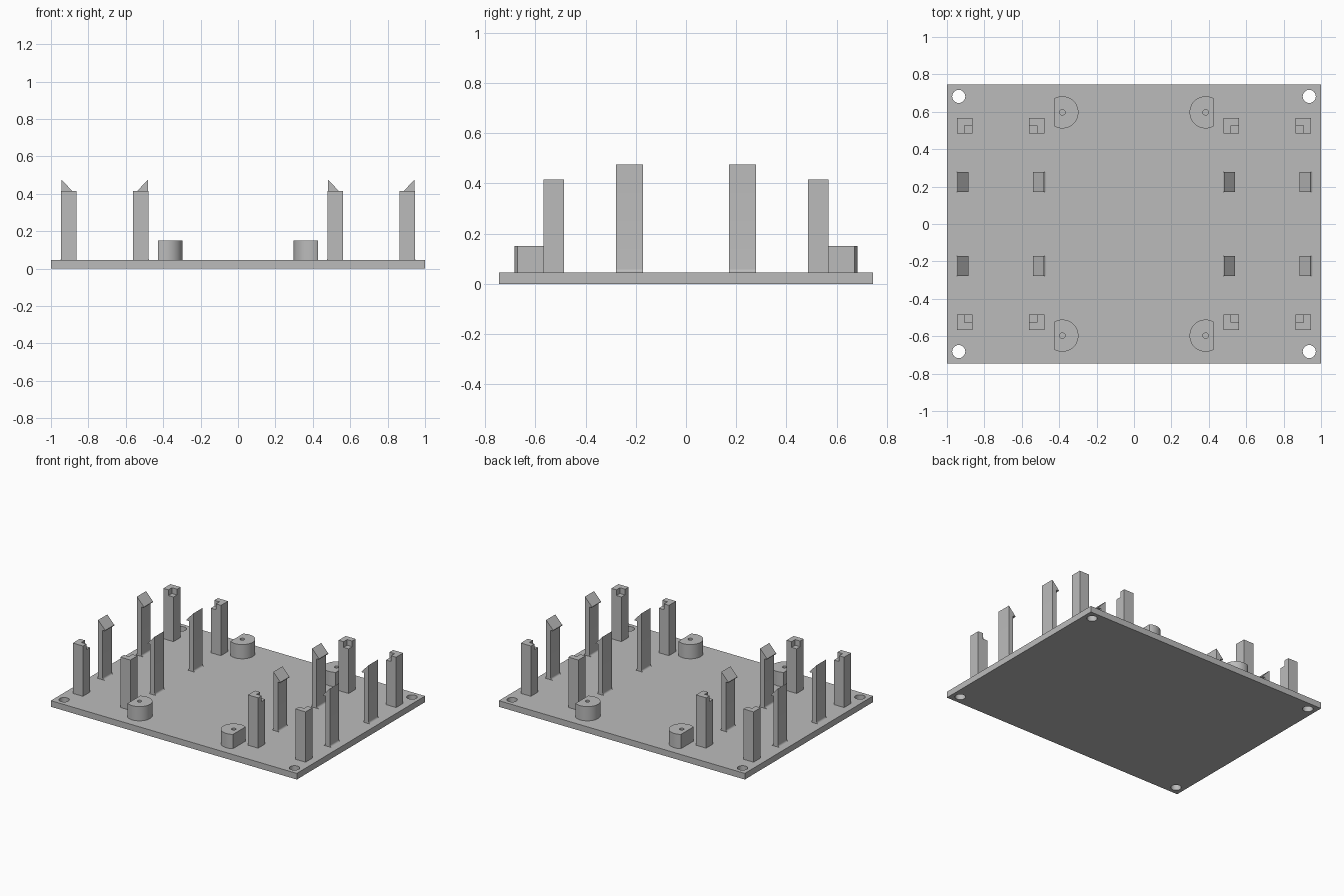
import bpy, bmesh
from math import sin, cos, pi, radians, acos
from mathutils import Matrix

cube = bpy.data.objects.get("Cube")
if cube:
    bpy.data.objects.remove(cube, do_unlink=True)

grey = bpy.data.materials.new("plain grey")
grey.use_nodes = True
colour = (0.5, 0.5, 0.5, 1)
grey.diffuse_color = colour
grey.node_tree.nodes["Principled BSDF"].inputs["Base Color"].default_value = colour

PLATE_TOP = 0.045
SIDES = (("left", 1), ("right", -1))
ENDS = (("back", 1), ("front", -1))
parts = []


def finish(name, bm):
    bmesh.ops.recalc_face_normals(bm, faces=bm.faces)
    mesh = bpy.data.meshes.new(name)
    bm.to_mesh(mesh)
    bm.free()
    mesh.materials.append(grey)
    obj = bpy.data.objects.new(name, mesh)
    bpy.context.collection.objects.link(obj)
    parts.append(obj)


def lift(bm, faces, height):
    """Extrude faces straight up and return the new ones."""
    result = bmesh.ops.extrude_face_region(bm, geom=faces)["geom"]
    verts = [g for g in result if isinstance(g, bmesh.types.BMVert)]
    bmesh.ops.translate(bm, verts=verts, vec=(0, 0, height))
    return [g for g in result if isinstance(g, bmesh.types.BMFace)]


def arc(cx, cy, r, start, end, steps):
    return [(cx + r * cos(start + (end - start) * i / steps),
             cy + r * sin(start + (end - start) * i / steps)) for i in range(steps + 1)]


def slab(loops, height):
    """Solid slab from an outline followed by hole outlines."""
    bm = bmesh.new()
    for loop in loops:
        verts = [bm.verts.new((x, y, 0)) for x, y in loop]
        for i, v in enumerate(verts):
            bm.edges.new((verts[i - 1], v))
    bmesh.ops.triangle_fill(bm, use_beauty=True, edges=bm.edges[:], normal=(0, 0, 1))
    lift(bm, bm.faces[:], height)
    return bm


def circle(cx, cy, r, n):
    return arc(cx, cy, r, 0, 2 * pi, n)[:-1]


# Base plate with four corner holes
outline = [(-1, -0.745), (1, -0.745), (1, 0.745), (-1, 0.745)]
holes = [circle(sx * 0.937, sy * 0.682, 0.035, 32) for _, sx in SIDES for _, sy in ENDS]
finish("base_plate", slab([outline] + holes, PLATE_TOP))

# Round bosses with one flat side and a pin hole
FLAT = acos(0.045 / 0.086)
for side, sx in SIDES:
    for end, sy in ENDS:
        bm = slab([arc(0, 0, 0.086, FLAT, 2 * pi - FLAT, 40), circle(0, 0, 0.015, 20)], 0.105)
        bm.transform(Matrix.Translation((sx * 0.383, sy * 0.597, PLATE_TOP))
                     @ Matrix.Diagonal((sx, sy, 1, 1)))
        finish(f"boss_{end}_{side}", bm)


# Square posts, the corner facing the holder's middle notched at the top
def post(name, x, y, notch_x, notch_y):
    bm = bmesh.new()
    bmesh.ops.create_grid(bm, x_segments=2, y_segments=2, size=0.041)
    top = lift(bm, bm.faces[:], 0.328)
    raised = []
    for f in top:
        c = f.calc_center_median()
        if not (c.x * notch_x > 0 and c.y * notch_y > 0):
            raised.append(f)
    lift(bm, raised, 0.042)
    bm.transform(Matrix.Translation((x, y, PLATE_TOP)))
    finish(name, bm)


# Snap clips: thin stem flared at the foot, wedge hook at the top
def clip(name, back_x, y, inward):
    r, stem, half = 0.015, 0.037, 0.053
    profile = arc(-r, PLATE_TOP + r, r, -pi / 2, 0, 6)
    profile += [(0, 0.475), (0.057, 0.414), (0.057, 0.409), (stem, 0.409)]
    profile += arc(stem + r, PLATE_TOP + r, r, pi, 1.5 * pi, 6)
    bm = bmesh.new()
    rings = [[bm.verts.new((back_x + inward * u, y + s * half, z)) for u, z in profile]
             for s in (-1, 1)]
    for ring in rings:
        bm.faces.new(ring)
    for i in range(len(profile)):
        bm.faces.new((rings[0][i - 1], rings[0][i], rings[1][i], rings[1][i - 1]))
    finish(name, bm)


# Two holders, each with four posts and four clips
for side, sx in SIDES:
    middle = sx * 0.7125
    for end, sy in ENDS:
        for row, d in (("outer", sx), ("inner", -sx)):
            post(f"post_{row}_{end}_{side}", middle + d * 0.193, sy * 0.526, -d, -sy)
            clip(f"clip_{row}_{end}_{side}", middle + d * 0.23, sy * 0.225, -d)

# Smooth the round walls, keep the edges sharp
bpy.ops.object.select_all(action="DESELECT")
for obj in parts:
    obj.select_set(True)
bpy.context.view_layer.objects.active = parts[0]
bpy.ops.object.shade_smooth_by_angle(angle=radians(30))
